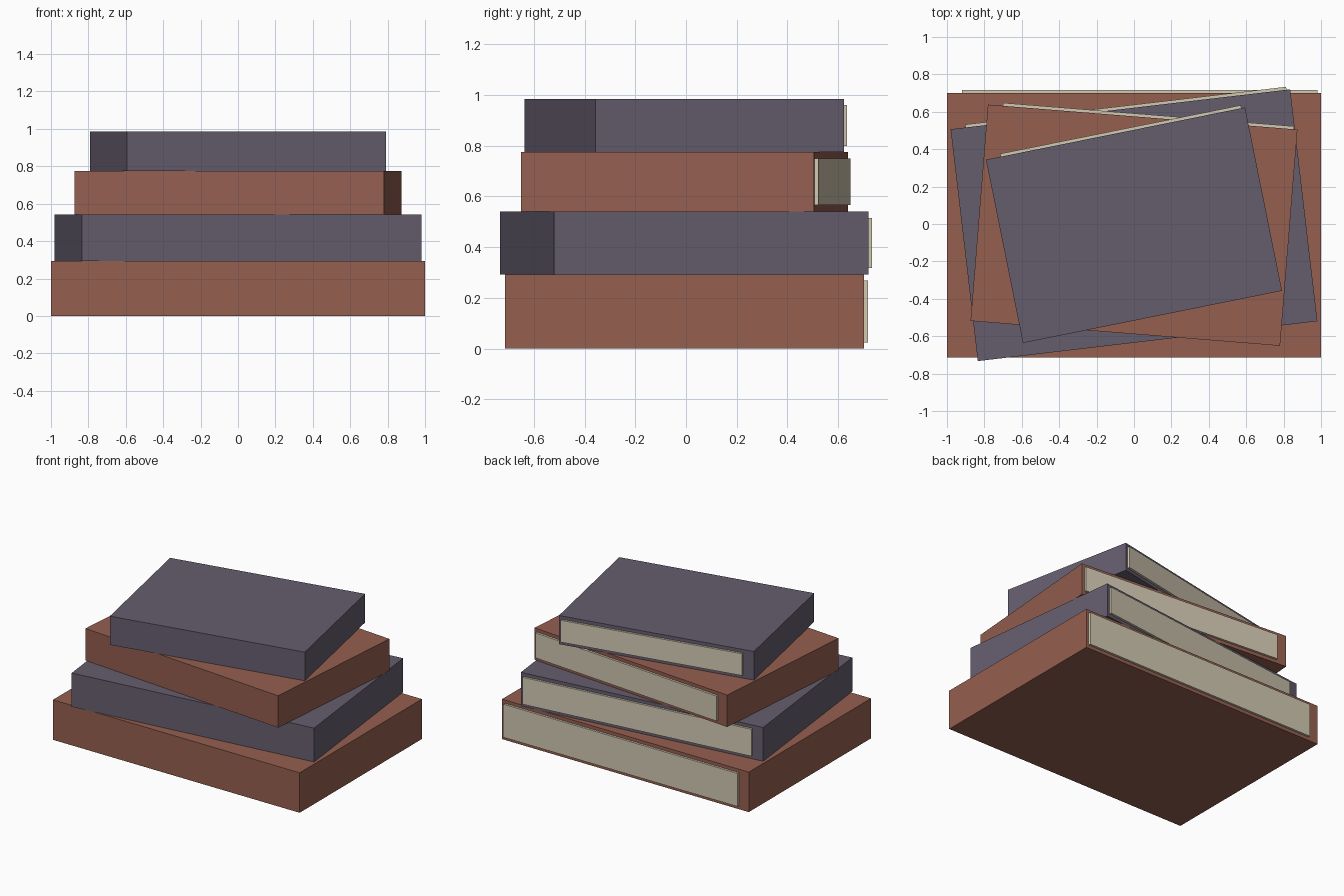
import bpy
from math import radians
from mathutils import Matrix

if "Cube" in bpy.data.objects:
    bpy.data.objects.remove(bpy.data.objects["Cube"])


def material(name, rgb):
    m = bpy.data.materials.new(name)
    m.diffuse_color = (*rgb, 1)
    m.use_nodes = True
    m.node_tree.nodes["Principled BSDF"].inputs["Base Color"].default_value = m.diffuse_color
    return m


BROWN = material("brown cover", (0.30, 0.115, 0.08))
PURPLE = material("purple cover", (0.13, 0.11, 0.155))
PAPER = material("paper", (0.65, 0.59, 0.45))


def box(name, lo, hi, frame, mat):
    """Box between two corners, given in the book's own rotated frame."""
    bpy.ops.mesh.primitive_cube_add(size=1)
    ob = bpy.context.object
    ob.name = name
    size = [b - a for a, b in zip(lo, hi)]
    mid = [(a + b) / 2 for a, b in zip(lo, hi)]
    ob.data.transform(Matrix.Translation(mid) @ Matrix.Diagonal((*size, 1)))
    ob.matrix_world = frame
    ob.data.materials.append(mat)


# Stack of books, bottom to top: width, depth, height, turn in degrees, cover
BOOKS = [
    (2.000, 1.415, 0.293, 0.0, BROWN),
    (1.828, 1.248, 0.248, 6.7, PURPLE),
    (1.660, 1.160, 0.234, -4.6, BROWN),
    (1.413, 1.000, 0.210, 11.4, PURPLE),
]
z = 0
for i, (w, d, h, turn, cover) in enumerate(BOOKS, 1):
    frame = Matrix.Translation((0, -0.0065, z)) @ Matrix.Rotation(radians(turn), 4, 'Z')
    box(f"book_cover_{i}", (-w / 2, -d / 2, 0), (w / 2, d / 2, h), frame, cover)
    # Paper block peeking out of the back edge
    box(f"book_pages_{i}", (-w / 2 + 0.08, -d / 2 + 0.03, 0.025),
        (w / 2 - 0.02, d / 2 + 0.016, h - 0.025), frame, PAPER)
    z += h
